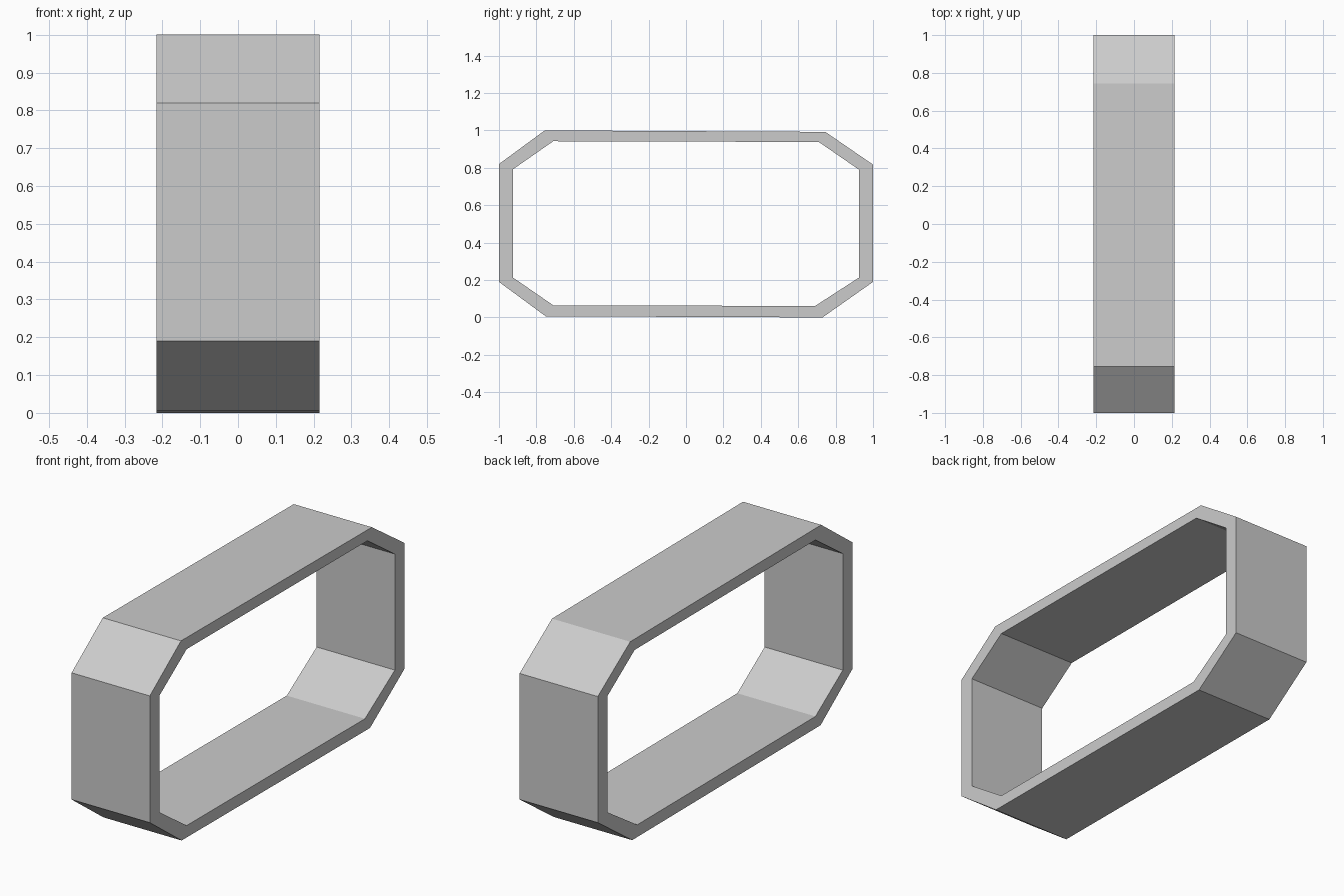
import bpy, bmesh

if "Cube" in bpy.data.objects:
    bpy.data.objects.remove(bpy.data.objects["Cube"])

HALF_WIDTH = 0.215

# Octagonal band cross-section (y, z), outer and inner loops in matching order
outer = [(-0.755, 1.0), (0.745, 0.992), (1.0, 0.817), (1.0, 0.19),
         (0.73, 0.0), (-0.75, 0.006), (-1.0, 0.19), (-1.0, 0.82)]
inner = [(-0.71, 0.942), (0.71, 0.938), (0.925, 0.79), (0.925, 0.213),
         (0.69, 0.061), (-0.71, 0.065), (-0.925, 0.213), (-0.925, 0.792)]


def add_loop(bm, profile, x):
    return [bm.verts.new((x, y, z)) for y, z in profile]


def bridge(bm, a, b):
    n = len(a)
    for i in range(n):
        j = (i + 1) % n
        bm.faces.new((a[i], a[j], b[j], b[i]))


# Ring: four loops bridged round into a closed band
bm = bmesh.new()
loops = [add_loop(bm, outer, -HALF_WIDTH), add_loop(bm, outer, HALF_WIDTH),
         add_loop(bm, inner, HALF_WIDTH), add_loop(bm, inner, -HALF_WIDTH)]
for k in range(4):
    bridge(bm, loops[k], loops[(k + 1) % 4])
bmesh.ops.recalc_face_normals(bm, faces=bm.faces)

mesh = bpy.data.meshes.new("octagonal_band")
bm.to_mesh(mesh)
bm.free()
band = bpy.data.objects.new("octagonal_band", mesh)
bpy.context.collection.objects.link(band)
